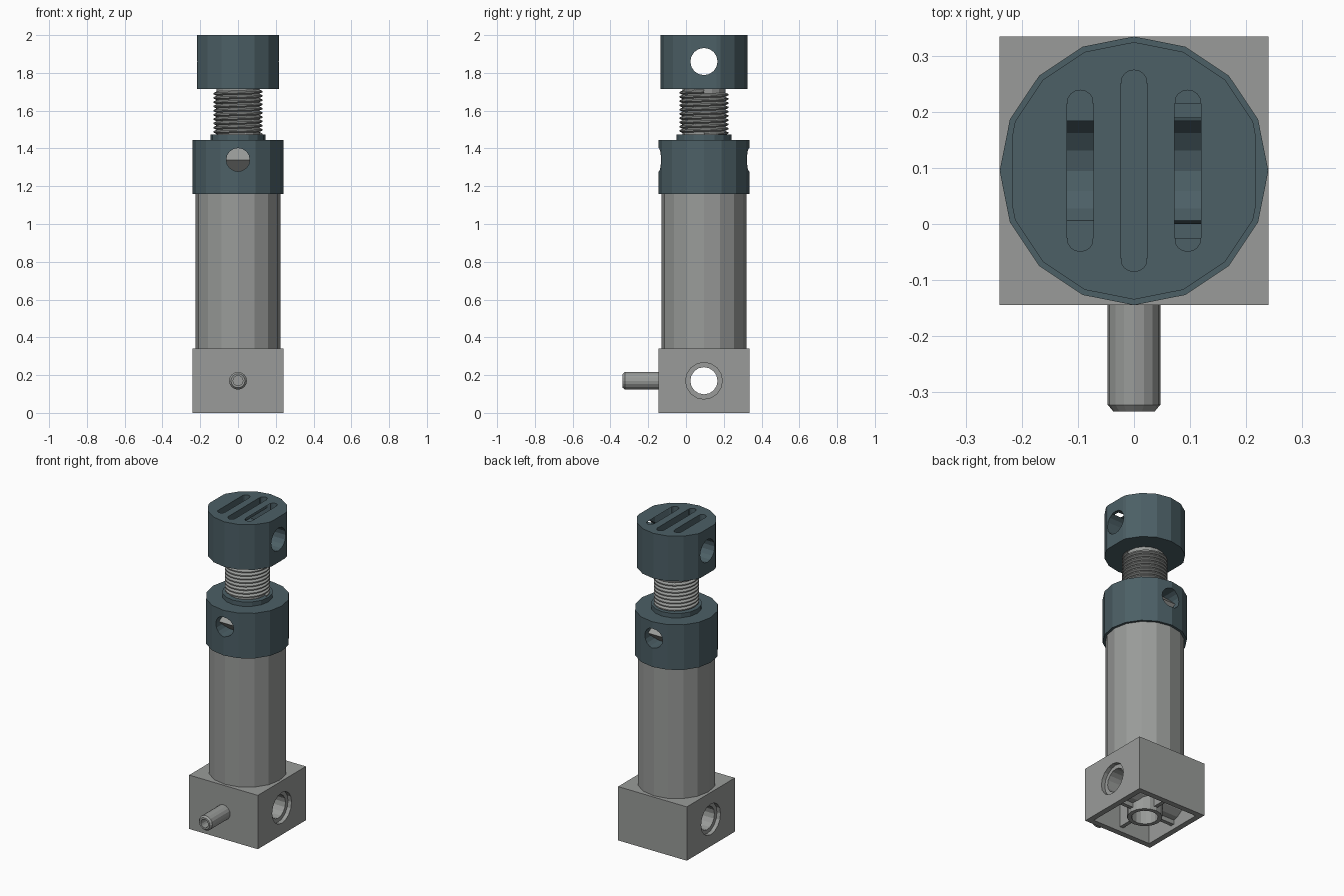
import bpy, bmesh
from math import pi
from mathutils import Matrix, Vector

if "Cube" in bpy.data.objects:
    bpy.data.objects.remove(bpy.data.objects["Cube"])

CY = 0.095  # depth of the main axis


def material(name, rgb):
    m = bpy.data.materials.new(name)
    m.use_nodes = True
    m.diffuse_color = (*rgb, 1)
    m.node_tree.nodes["Principled BSDF"].inputs["Base Color"].default_value = (*rgb, 1)
    return m


grey = material("light grey", (0.32, 0.33, 0.32))
teal = material("dark slate teal", (0.072, 0.115, 0.132))
TURN = {"X": Matrix.Rotation(pi / 2, 4, "Y"), "Y": Matrix.Rotation(pi / 2, 4, "X"),
        "Z": Matrix.Identity(4)}


def finish(name, bm, mat):
    me = bpy.data.meshes.new(name)
    bm.to_mesh(me)
    bm.free()
    if mat:
        me.materials.append(mat)
    ob = bpy.data.objects.new(name, me)
    bpy.context.collection.objects.link(ob)
    return ob


def rod(name, mat, centre, radius, length, axis="Z", sides=16, end_radius=None):
    bm = bmesh.new()
    bmesh.ops.create_cone(bm, cap_ends=True, segments=sides, radius1=radius,
                          radius2=radius if end_radius is None else end_radius, depth=length,
                          matrix=Matrix.Translation(centre) @ TURN[axis])
    return finish(name, bm, mat)


def box(name, mat, lo, hi):
    lo, hi = Vector(lo), Vector(hi)
    bm = bmesh.new()
    bmesh.ops.create_cube(bm, size=1, matrix=Matrix.Translation((lo + hi) / 2)
                          @ Matrix.Diagonal((*(hi - lo), 1)))
    return finish(name, bm, mat)


def stack(name, mat, radius, z0, z1):
    return rod(name, mat, (0, CY, (z0 + z1) / 2), radius, z1 - z0)


def combine(ob, tools, operation="DIFFERENCE"):
    for tool in tools:
        tool.hide_render = True
        mod = ob.modifiers.new("cut", "BOOLEAN")
        mod.operation, mod.solver, mod.object = operation, "EXACT", tool
        with bpy.context.temp_override(object=ob, active_object=ob):
            bpy.ops.object.modifier_apply(modifier=mod.name)
        bpy.data.objects.remove(tool)
    return ob


def slot(x, half_length, floor):
    # Round-ended groove, cut downward from the top
    bm = bmesh.new()
    bmesh.ops.create_cone(bm, cap_ends=True, segments=16, radius1=0.024, radius2=0.024, depth=1)
    for v in bm.verts:
        if abs(v.co.y) < 1e-5:
            v.co.y = 0
    bmesh.ops.bisect_plane(bm, geom=bm.verts[:] + bm.edges[:] + bm.faces[:],
                           plane_co=(0, 0, 0), plane_no=(0, 1, 0))
    for v in bm.verts:
        v.co.y += (half_length - 0.024) * (1 if v.co.y > 1e-5 else -1 if v.co.y < -1e-5 else 0)
        v.co = Vector((x + v.co.x, CY + v.co.y, floor if v.co.z < 0 else 2.1))
    # Square off the straight part with a matching box
    body = finish("slot_cutter", bm, None)
    filler = box("slot_filler", None, (x - 0.024, CY - half_length + 0.024, floor),
                 (x + 0.024, CY + half_length - 0.024, 2.1))
    return [body, filler]


# Square base: hollow below, with a cross tube, centre tube and ribs
base = box("base_block", grey, (-0.24, CY - 0.24, 0), (0.24, CY + 0.24, 0.34))
combine(base, [box("cavity", None, (-0.205, CY - 0.205, -0.1), (0.205, CY + 0.205, 0.29))])
combine(base, [rod("cross_tube", grey, (0, CY, 0.17), 0.115, 0.45, "X"),
               rod("centre_tube", grey, (0, CY, 0.155), 0.1, 0.3),
               box("rib", grey, (-0.012, CY - 0.22, 0.03), (0.012, CY + 0.22, 0.3)),
               box("cross_rib", grey, (-0.22, CY - 0.012, 0.03), (0.22, CY + 0.012, 0.1))], "UNION")
combine(base, [rod("well", None, (0, CY, 0.1), 0.075, 0.36),
               rod("bore", None, (0, CY, 0.17), 0.072, 0.7, "X")]
        + [rod("counterbore", None, (s * 0.24, CY, 0.17), 0.097, 0.05, "X") for s in (-1, 1)])

# Front pin with chamfered, drilled tip
pin = rod("front_pin", grey, (0, -0.229, 0.17), 0.047, 0.188, "Y")
tip = rod("pin_tip", grey, (0, -0.329, 0.17), 0.047, 0.012, "Y", end_radius=0.037)
for part in (pin, tip):
    combine(part, [rod("pin_drill", None, (0, -0.33, 0.17), 0.026, 0.12, "Y")])

# Barrel
stack("barrel", grey, 0.225, 0.34, 1.17)

# Collar with blind holes front and back, showing the grey core
collar = stack("collar", teal, 0.24, 1.16, 1.445)
for side, s in (("front", -1), ("back", 1)):
    combine(collar, [rod("hole", None, (0, CY + s * 0.2, 1.34), 0.062, 0.16, "Y")])
    rod(side + "_hole_core", grey, (0, CY + s * 0.12, 1.34), 0.075, 0.14, "X", 4)
stack("collar_lip", teal, 0.145, 1.44, 1.473)

# Threaded neck: one tooth swept along a helix around a core
stack("neck_core", grey, 0.113, 1.46, 1.72)
PITCH = 0.0225
bm = bmesh.new()
tooth = [bm.verts.new((r, 0, z * PITCH)) for r, z in
         ((0.113, 0), (0.13, 0.35), (0.13, 0.65), (0.113, 1))]
for a, b in zip(tooth, tooth[1:]):
    bm.edges.new((a, b))
thread = finish("neck_thread", bm, grey)
thread.location = (0, CY, 1.465)
screw = thread.modifiers.new("helix", "SCREW")
screw.axis, screw.screw_offset, screw.iterations = "Z", PITCH, 10
screw.steps = screw.render_steps = 24
screw.use_normal_calculate = True
screw.use_smooth_shade = False

# Head: flattened sides, cross bore with inner grooves, three slots on top
head = stack("head", teal, 0.23, 1.715, 2.0)
flats = [box("flat", None, (min(s * 0.217, s * 0.4), -0.4, 1.6),
             (max(s * 0.217, s * 0.4), 0.5, 2.1)) for s in (-1, 1)]
combine(head, flats + [rod("bore", None, (0, CY, 1.86), 0.072, 0.7, "X")])
for s in (-1, 1):
    combine(head, [rod("groove", None, (s * 0.096, CY, 1.86), 0.095, 0.048, "X")])
    combine(head, slot(s * 0.096, 0.144, 1.89))
combine(head, slot(0, 0.18, 1.945))
